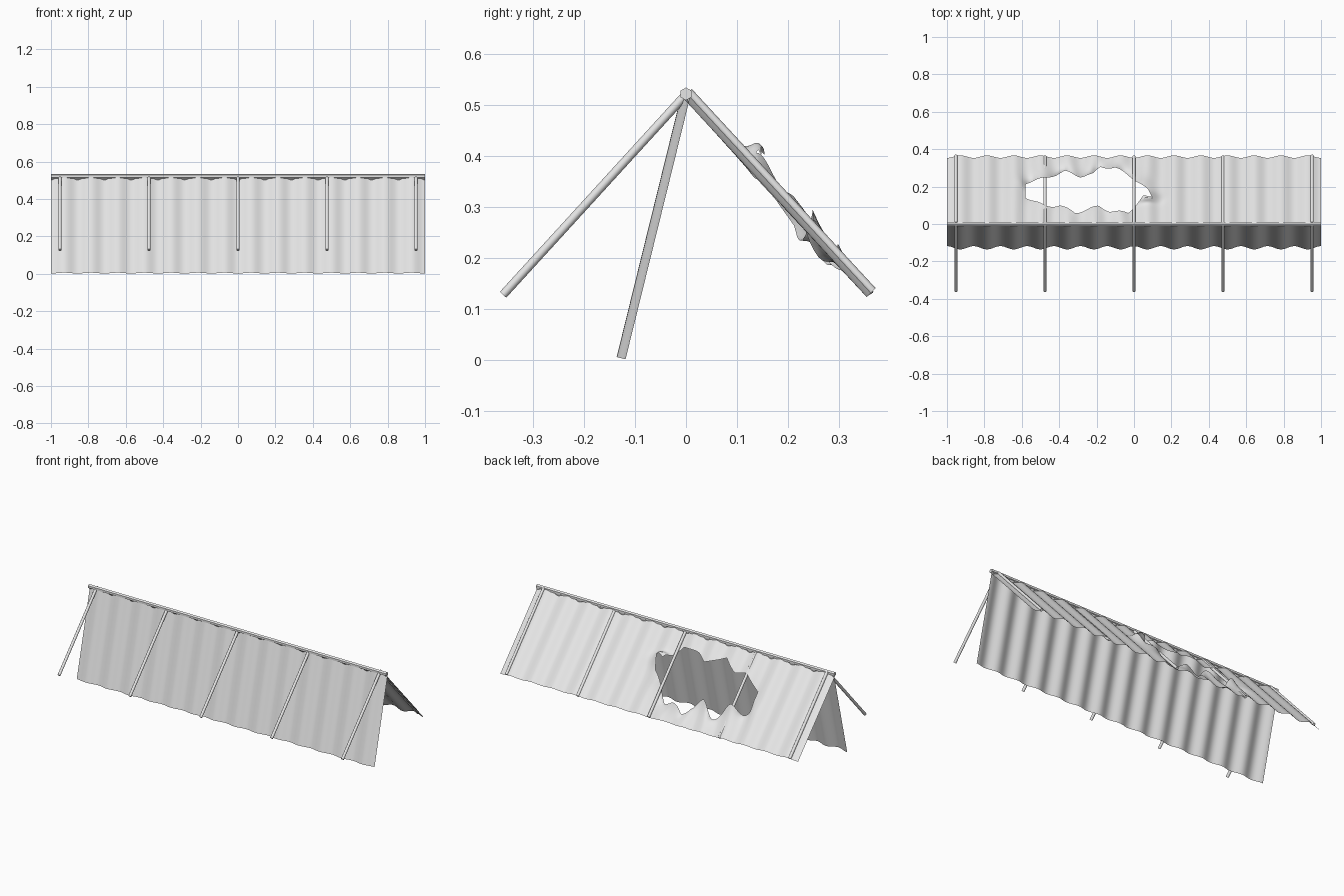
import bpy
import bmesh
import math
from mathutils import Vector
from mathutils.geometry import intersect_point_line

if "Cube" in bpy.data.objects:
    bpy.data.objects.remove(bpy.data.objects["Cube"], do_unlink=True)

grey = bpy.data.materials.new("plain grey")
grey.use_nodes = True
grey.diffuse_color = (0.8, 0.8, 0.8, 1)
grey.node_tree.nodes["Principled BSDF"].inputs["Base Color"].default_value = (0.8, 0.8, 0.8, 1)

TOP = Vector((0, 0, 0.52))
ROOF_FOOT = Vector((0, 0.36, 0.13))
WALL_FOOT = Vector((0, -0.127, 0.004))

# Torn opening in the roof, as plan outline
HOLE = [Vector((x, y, 0)) for x, y in (
    (-.58, .22), (-.475, .245), (-.37, .28), (-.29, .255), (-.22, .265),
    (-.18, .305), (-.10, .30), (-.02, .255), (.03, .22), (.075, .18),
    (.10, .135), (.05, .15), (.015, .11), (-.03, .06), (-.13, .07),
    (-.19, .095), (-.315, .06), (-.395, .10), (-.475, .095), (-.58, .145))]
EDGES = list(zip(HOLE, HOLE[1:] + HOLE[:1]))


def finish(bm, name, angle=35):
    me = bpy.data.meshes.new(name)
    bm.to_mesh(me)
    bm.free()
    ob = bpy.data.objects.new(name, me)
    bpy.context.collection.objects.link(ob)
    me.materials.append(grey)
    bpy.ops.object.select_all(action="DESELECT")
    ob.select_set(True)
    bpy.context.view_layer.objects.active = ob
    if angle:
        bpy.ops.object.shade_smooth_by_angle(angle=math.radians(angle))
    return ob


def inside(p):
    hit = False
    for a, b in EDGES:
        if (a.y > p.y) != (b.y > p.y):
            if p.x < a.x + (p.y - a.y) * (b.x - a.x) / (b.y - a.y):
                hit = not hit
    return hit


def nearest(p):
    best = None
    for a, b in EDGES:
        q, t = intersect_point_line(p, a, b)
        q = a.lerp(b, min(1, max(0, t)))
        if best is None or (q - p).length < (best - p).length:
            best = q
    return best


def tear(bm, slope):
    """Cut the ragged opening and crumple the sheet around it."""
    cut = [f for f in bm.faces if inside(f.calc_center_median())]
    bmesh.ops.delete(bm, geom=cut, context="FACES")
    for v in bm.verts:
        if abs(v.co.x) > 0.75:
            continue
        flat = Vector((v.co.x, v.co.y, 0))
        near = nearest(flat)
        if v.is_boundary and 0.03 < flat.y < 0.34:
            v.co = (near.x, near.y, TOP.z + slope * near.y)
            flat = near
        x, y = flat.x, flat.y
        fall = math.exp(-(near - flat).length / 0.025)
        low = min(1, max(0, (y - 0.18) / 0.05))
        v.co.z += fall * (0.006 + 0.032 * low) * math.sin(37 * x)
        v.co.z += 0.045 * math.exp(-((x - 0.07) / 0.06) ** 2 - ((y - 0.14) / 0.025) ** 2)


def sheet(name, foot, torn=False):
    """Corrugated sheet hanging from the ridge."""
    nx, nv = 196, (48 if torn else 4)
    bm = bmesh.new()
    rows = []
    for j in range(nv + 1):
        p = TOP.lerp(foot, j / nv)
        rows.append([bm.verts.new((-1 + 2 * i / nx, p.y, p.z)) for i in range(nx + 1)])
    for a, b in zip(rows, rows[1:]):
        for i in range(nx):
            bm.faces.new((a[i], b[i], b[i + 1], a[i + 1]))
    drop = foot - TOP
    if torn:
        tear(bm, drop.z / drop.y)
    out = Vector((0, -drop.z, drop.y)).normalized()
    if foot.y < 0:
        out.negate()
    for v in bm.verts:
        v.co += out * -0.009 * math.cos(14 * math.pi * v.co.x)
    bm.normal_update()
    if sum(f.normal.dot(out) for f in bm.faces) < 0:
        bmesh.ops.reverse_faces(bm, faces=bm.faces)
    return finish(bm, name)


def pole(name, a, b, radius, sides, angle):
    d = b - a
    bm = bmesh.new()
    bmesh.ops.create_cone(bm, cap_ends=True, segments=sides, radius1=radius,
                          radius2=radius, depth=d.length)
    rot = d.to_track_quat("Z", "Y").to_matrix().to_4x4()
    bmesh.ops.transform(bm, matrix=rot, verts=bm.verts)
    bmesh.ops.translate(bm, vec=(a + b) / 2, verts=bm.verts)
    return finish(bm, name, angle)


# Sheets
sheet("front_wall", WALL_FOOT)
sheet("torn_roof", ROOF_FOOT, torn=True)

# Ridge beam
pole("ridge_beam", Vector((-1, 0, 0.521)), Vector((1, 0, 0.521)), 0.0125, 6, 0)

# Struts in front and rafters under the roof
for i in range(5):
    side = Vector((-0.952 + 0.476 * i, 0, 0))
    pole(f"front_strut_{i + 1}", TOP + side,
         Vector((side.x, -0.358, 0.128)), 0.0085, 10, 50)
    # End rafters ride slightly proud of the sheet
    lift = Vector((0, 0.005, 0.005)) if i in (0, 4) else Vector()
    pole(f"roof_rafter_{i + 1}", TOP + side + lift,
         ROOF_FOOT + side + lift, 0.0085, 10, 50)
